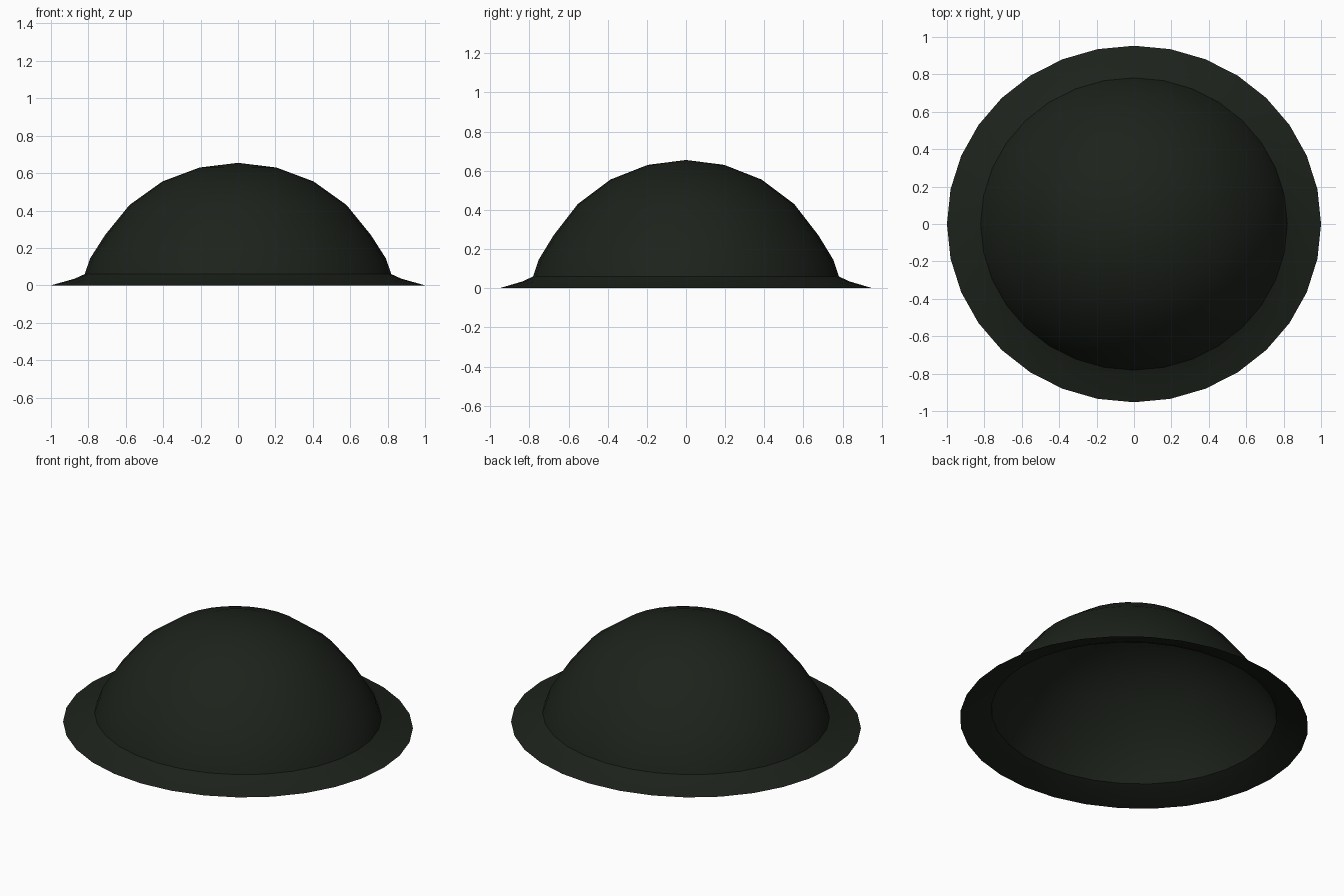
import bpy, bmesh, math

if "Cube" in bpy.data.objects:
    bpy.data.objects.remove(bpy.data.objects["Cube"])

SEGMENTS = 32
Y_SCALE = 0.953  # slightly oval plan

# Radius and height from the brim edge up to the crown
profile = [(1.0, 0.0), (0.875, 0.035), (0.82, 0.06), (0.79, 0.145), (0.71, 0.27),
           (0.58, 0.43), (0.405, 0.555), (0.205, 0.63)]
CROWN = 0.655

# Open helmet shell: lathe the profile, close it with a fan at the crown
bm = bmesh.new()
rings = []
for r, z in profile:
    angles = [2 * math.pi * i / SEGMENTS for i in range(SEGMENTS)]
    rings.append([bm.verts.new((r * math.cos(a), r * Y_SCALE * math.sin(a), z)) for a in angles])
for low, high in zip(rings, rings[1:]):
    for i in range(SEGMENTS):
        j = (i + 1) % SEGMENTS
        bm.faces.new((low[i], low[j], high[j], high[i]))
top = bm.verts.new((0, 0, CROWN))
for i in range(SEGMENTS):
    bm.faces.new((rings[-1][i], rings[-1][(i + 1) % SEGMENTS], top))

mesh = bpy.data.meshes.new("helmet_shell")
bm.to_mesh(mesh)
bm.free()
shell = bpy.data.objects.new("helmet_shell", mesh)
bpy.context.collection.objects.link(shell)

# Dark green paint
paint = bpy.data.materials.new("dark_green_paint")
paint.diffuse_color = (0.012, 0.016, 0.011, 1)
paint.use_nodes = True
paint.node_tree.nodes["Principled BSDF"].inputs["Base Color"].default_value = paint.diffuse_color
mesh.materials.append(paint)

# Smooth dome and brim with a crisp crease between them
bpy.context.view_layer.objects.active = shell
shell.select_set(True)
bpy.ops.object.shade_smooth_by_angle(angle=math.radians(30))
